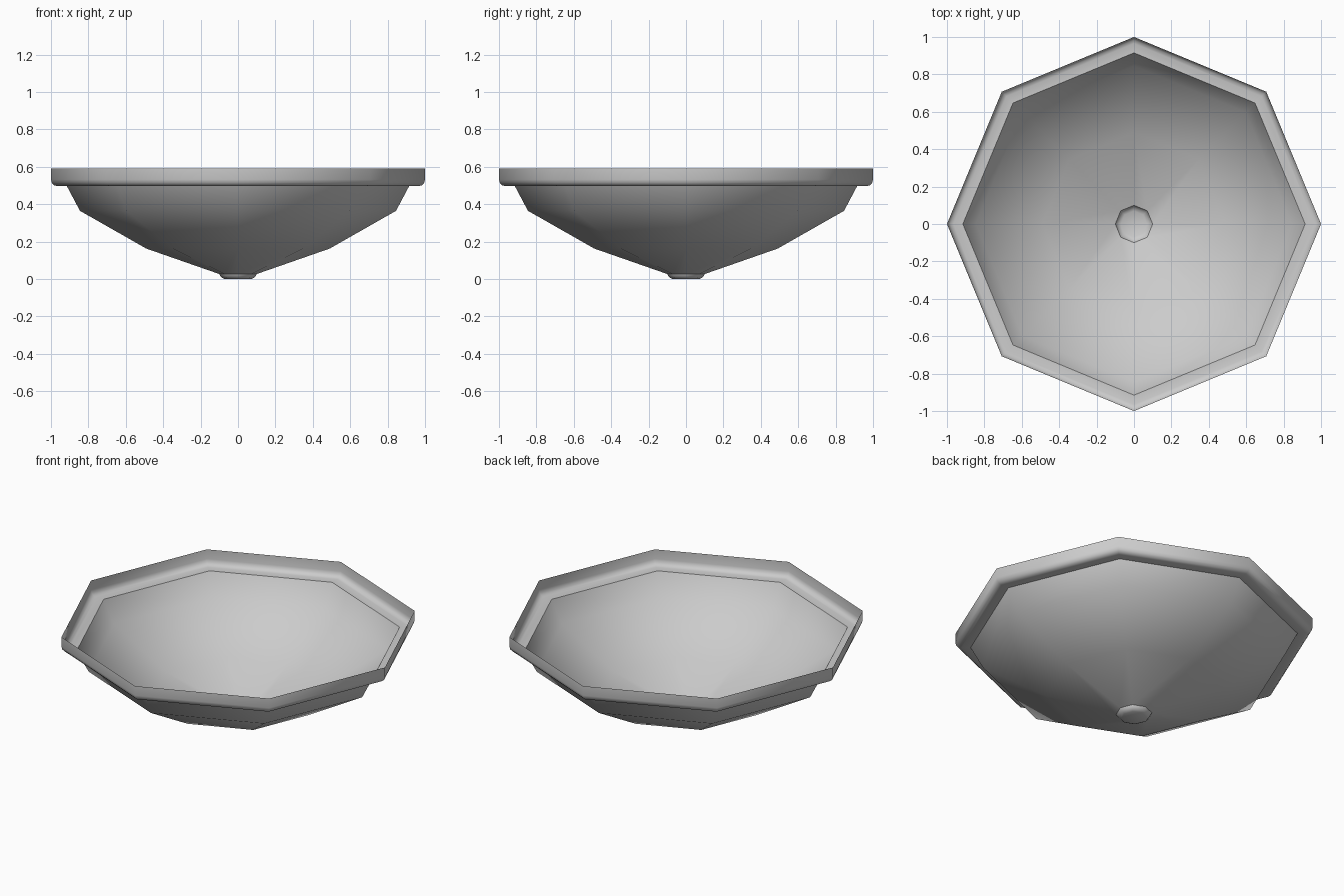
import bpy, bmesh, math

if "Cube" in bpy.data.objects:
    bpy.data.objects.remove(bpy.data.objects["Cube"])

SIDES = 8


def lathe(name, profile):
    """Turn an (r, z) profile, listed from the inside out, into an eight-sided sheet."""
    bm = bmesh.new()
    rings = []
    for r, z in profile:
        if r == 0:
            rings.append([bm.verts.new((0, 0, z))] * SIDES)
        else:
            rings.append([bm.verts.new((r * math.cos(i * math.tau / SIDES),
                                        r * math.sin(i * math.tau / SIDES), z))
                          for i in range(SIDES)])
    for inner, outer in zip(rings, rings[1:]):
        for i in range(SIDES):
            j = (i + 1) % SIDES
            corners = [inner[i], inner[j], outer[j], outer[i]]
            bm.faces.new(list(dict.fromkeys(corners)))
    # outside of the bowl faces down and outward
    bm.normal_update()
    if sum(f.normal.z * f.calc_area() for f in bm.faces) > 0:
        bmesh.ops.reverse_faces(bm, faces=bm.faces[:])
    for f in bm.faces:
        f.smooth = True
    mesh = bpy.data.meshes.new(name)
    bm.to_mesh(mesh)
    bm.free()
    obj = bpy.data.objects.new(name, mesh)
    bpy.context.collection.objects.link(obj)
    return obj


# small faceted foot under the centre
lathe("foot", [(0, 0), (0.07, 0), (0.085, 0.007), (0.095, 0.017), (0.1, 0.027)])

# thin bowl
lathe("bowl", [(0.1, 0.027), (0.49, 0.163), (0.845, 0.365), (0.915, 0.497)])

# flat ledge rounding up into the upright rim
bend = [(0.965 + 0.035 * math.sin(a), 0.532 - 0.035 * math.cos(a))
        for a in (math.radians(d) for d in (0, 30, 60, 90))]
lathe("rim", [(0.915, 0.497)] + bend + [(1.0, 0.59)])
